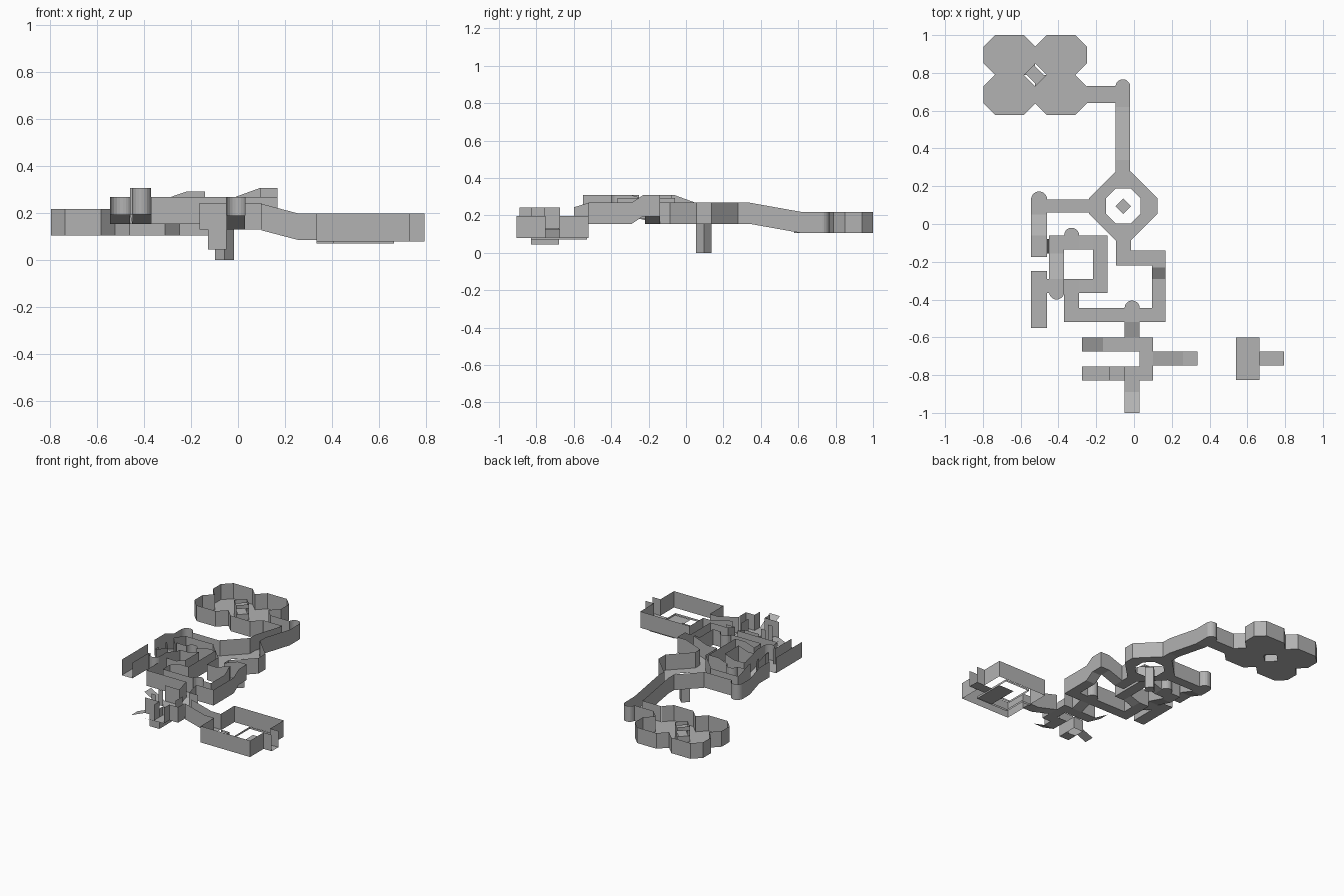
import bpy, bmesh
from math import cos, sin, pi

if "Cube" in bpy.data.objects:
    bpy.data.objects.remove(bpy.data.objects["Cube"])

H = 0.113  # wall height
GREY = bpy.data.materials.new("dark_grey")
GREY.diffuse_color = (0.445, 0.445, 0.445, 1)
GREY.use_nodes = True
GREY.node_tree.nodes["Principled BSDF"].inputs["Base Color"].default_value = GREY.diffuse_color


class Part:
    """Collects floor and wall faces for one named area."""
    def __init__(self, name):
        self.name, self.bm = name, bmesh.new()

    def face(self, pts):
        self.bm.faces.new([self.bm.verts.new(p) for p in pts])

    def wall(self, a, b, h=H):
        self.face([b, a, (a[0], a[1], a[2] + h), (b[0], b[1], b[2] + h)])

    def hall(self, x0, x1, y0, y1, z, walls="", z2=None, axis="x", floor=True, h=H, **gaps):
        """Straight hall; z2 makes a ramp along axis; gaps leave doorways, e.g. N=(a, b)."""
        z2 = z if z2 is None else z2

        def p(x, y):
            t = (x - x0) / (x1 - x0) if axis == "x" else (y - y0) / (y1 - y0)
            return (x, y, z + (z2 - z) * t)
        if floor:
            self.face([p(x0, y0), p(x1, y0), p(x1, y1), p(x0, y1)])
        for side in walls:
            lo, hi = (x0, x1) if side in "NS" else (y0, y1)
            g = gaps.get(side)
            for a, b in ([(lo, g[0]), (g[1], hi)] if g else [(lo, hi)]):
                if b - a < 0.005:
                    continue
                if side in "NS":
                    y = y1 if side == "N" else y0
                    self.wall(p(a, y), p(b, y), h)
                else:
                    x = x1 if side == "E" else x0
                    self.wall(p(x, a), p(x, b), h)

    def cap(self, x, y, z, sign=1, r=0.04, n=10):
        """Half-round alcove on the north (1) or south (-1) side."""
        arc = [(x + r * cos(pi * i / n), y + sign * r * sin(pi * i / n), z) for i in range(n + 1)]
        self.face(arc if sign > 0 else arc[::-1])
        for a, b in zip(arc, arc[1:]):
            self.wall(a, b)

    def done(self):
        bmesh.ops.remove_doubles(self.bm, verts=self.bm.verts, dist=0.0005)
        me = bpy.data.meshes.new(self.name)
        self.bm.to_mesh(me)
        self.bm.free()
        me.materials.append(GREY)
        bpy.context.collection.objects.link(bpy.data.objects.new(self.name, me))


def octagon(cx, cy, hx, hy, c, z):
    return [(cx + x, cy + y, z) for x, y in (
        (hx, c - hy), (hx, hy - c), (hx - c, hy), (c - hx, hy),
        (-hx, hy - c), (-hx, c - hy), (c - hx, -hy), (hx - c, -hy))]


# clover room: four octagons around a diamond pillar with two windows
p = Part("clover_room")
CX, CY, HX, HY = -0.523, 0.789, 0.1365, 0.1055
for sx in (-1, 1):
    for sy in (-1, 1):
        o = octagon(CX + sx * HX, CY + sy * HY, HX, HY, 0.06, 0.105)
        p.face(o)
        for i, (a, b) in enumerate(zip(o, o[1:] + o[:1])):
            mx, my = (a[0] + b[0]) / 2 - CX, (a[1] + b[1]) / 2 - CY
            if abs(mx) < 0.01 or abs(my) < 0.01 or (i == 0 and (sx, sy) == (1, -1)):
                continue
            if abs(mx) + abs(my) < 0.1 and sx * sy < 0:
                k = 0.77
                a2, b2 = (a[0], a[1], 0.15), (b[0], b[1], 0.15)
                p.wall(a, b, 0.045)
                p.wall((*a[:2], 0.19), (*b[:2], 0.19), 0.028)
                p.face([a2, b2] + [(CX + (q[0] - CX) * k, CY + (q[1] - CY) * k, 0.15)
                                   for q in (b, a)])
            else:
                p.wall(a, b)
d = 0.046
p.face([(CX + d, CY, 0.15), (CX, CY + d, 0.15), (CX - d, CY, 0.15), (CX, CY - d, 0.15)])
p.done()

# north passage with ramp
p = Part("north_passage")
p.hall(-0.25, -0.098, 0.64, 0.73, 0.105, "NS")
p.hall(-0.098, -0.02, 0.62, 0.73, 0.105, "EW", W=(0.64, 0.73))
p.cap(-0.059, 0.727, 0.105, r=0.039)
p.hall(-0.098, -0.02, 0.34, 0.62, 0.155, "EW", z2=0.105, axis="y")
p.hall(-0.098, -0.02, 0.275, 0.34, 0.155, "EW")
p.done()

# octagonal ring room
p = Part("ring_room")
RX, RY = -0.057, 0.095
out = octagon(RX, RY, 0.182, 0.182, 0.142, 0.155)
inn = octagon(RX, RY, 0.092, 0.092, 0.052, 0.155)
for i in range(8):
    j = (i + 1) % 8
    p.face([inn[i], out[i], out[j], inn[j]])
    if i not in (2, 4, 6):
        p.wall(out[i], out[j])
p.done()

# diamond shaft hanging in the ring
p = Part("central_shaft")
r = 0.041
dm = [(RX + r, RY, 0), (RX, RY + r, 0), (RX - r, RY, 0), (RX, RY - r, 0)]
p.face(dm)
for a, b in zip(dm, dm[1:] + dm[:1]):
    p.wall(a, b, 0.155)
p.done()

# west passage
p = Part("west_passage")
p.hall(-0.46, -0.237, 0.06, 0.13, 0.155, "NS")
p.hall(-0.545, -0.46, 0.05, 0.13, 0.155, "WE", E=(0.06, 0.13))
p.cap(-0.5025, 0.13, 0.155, r=0.0425)
p.hall(-0.545, -0.46, -0.06, 0.05, 0.195, "EW", z2=0.155, axis="y")
p.hall(-0.545, -0.46, -0.175, -0.06, 0.195, "WE", E=(-0.155, -0.08))
p.hall(-0.46, -0.45, -0.155, -0.08, 0.195, "NS", z2=0.155)
p.hall(-0.545, -0.46, -0.55, -0.25, 0.195, "WE", E=(-0.365, -0.29))
p.hall(-0.46, -0.45, -0.365, -0.29, 0.195, "NS")
p.done()

# winding maze passages
p = Part("maze_passage")
p.hall(-0.45, -0.37, -0.36, -0.29, 0.195, "E")
p.hall(-0.45, -0.37, -0.29, -0.155, 0.195, "EW", z2=0.155, axis="y")
p.hall(-0.45, -0.37, -0.155, -0.135, 0.155, "E")
p.cap(-0.41, -0.36, 0.195, -1)
p.hall(-0.45, -0.29, -0.135, -0.06, 0.155, "NS", N=(-0.37, -0.29), S=(-0.45, -0.37))
p.cap(-0.33, -0.06, 0.155)
p.hall(-0.29, -0.217, -0.135, -0.06, 0.155, "NS", z2=0.18)
p.hall(-0.217, -0.14, -0.365, -0.06, 0.18, "NES")
p.hall(-0.217, -0.14, -0.29, -0.135, 0.18, "W", floor=False)
p.hall(-0.29, -0.217, -0.365, -0.29, 0.155, "NS", z2=0.18)
p.hall(-0.37, -0.29, -0.445, -0.29, 0.155, "WNE", E=(-0.365, -0.29))
p.hall(-0.37, 0.095, -0.52, -0.445, 0.155, "WS", S=(-0.05, 0.03))
p.hall(-0.29, 0.095, -0.52, -0.445, 0.155, "N", floor=False, N=(-0.05, 0.03))
p.cap(-0.01, -0.445, 0.155)
p.done()

# east loop back to the ring
p = Part("east_loop")
p.hall(0.095, 0.168, -0.52, -0.29, 0.155, "ESW", W=(-0.52, -0.445))
p.hall(0.095, 0.168, -0.29, -0.23, 0.155, "EW", z2=0.195, axis="y")
p.hall(0.095, 0.168, -0.23, -0.14, 0.195, "NE")
p.hall(-0.015, 0.095, -0.22, -0.14, 0.155, "NS", z2=0.195)
p.hall(-0.095, -0.015, -0.22, -0.085, 0.155, "WSE", E=(-0.22, -0.14))
p.done()

# south room with pit and link ramp
p = Part("south_room")
Z = 0.13
p.hall(-0.05, 0.03, -0.6, -0.52, Z, "EW", z2=0.155, axis="y")
p.hall(-0.165, 0.10, -0.675, -0.6, Z, "NS", N=(-0.05, 0.03), S=(-0.127, 0.10))
p.hall(0.03, 0.10, -0.755, -0.675, Z, "W")
p.hall(-0.05, 0.10, -0.828, -0.755, Z, "ES", S=(-0.05, 0.03))
p.hall(-0.165, -0.127, -0.828, -0.755, Z, "NS")
p.hall(-0.05, 0.03, -0.89, -0.828, Z, "EW")
p.hall(-0.127, -0.05, -0.828, -0.755, 0.045, "S", h=0.198)
p.hall(-0.127, -0.05, -0.828, -0.68, 0.045, "EWN", h=Z - 0.045, floor=False)
p.done()

# slanted flaps at the open ends
p = Part("slanted_flaps")
p.hall(-0.275, -0.165, -0.675, -0.6, 0.195, z2=Z)
p.hall(-0.275, -0.165, -0.828, -0.755, 0.085, z2=Z)
p.hall(-0.05, 0.03, -1.0, -0.89, 0.19, z2=Z, axis="y")
p.done()

# southeast corridor and walled yard
p = Part("southeast_yard")
p.hall(0.10, 0.26, -0.75, -0.675, 0.127, "NS", z2=0.085)
p.hall(0.26, 0.335, -0.75, -0.675, 0.085, "NS")
p.hall(0.335, 0.73, -0.905, -0.52, 0.08, "NSWE", floor=False, h=0.118,
       W=(-0.75, -0.675), E=(-0.75, -0.675))
p.hall(0.665, 0.73, -0.75, -0.675, 0.08)
p.hall(0.73, 0.795, -0.75, -0.675, 0.08, "NS", h=0.118)
p.hall(0.54, 0.665, -0.825, -0.6, 0.072)
# low step risers
step = [(0.335, -0.675), (0.405, -0.675), (0.405, -0.83), (0.665, -0.83),
        (0.665, -0.53), (0.465, -0.53), (0.465, -0.73), (0.54, -0.73)]
for a, b in zip(step, step[1:]):
    p.wall((*a, 0.07), (*b, 0.07), 0.015)
p.done()
